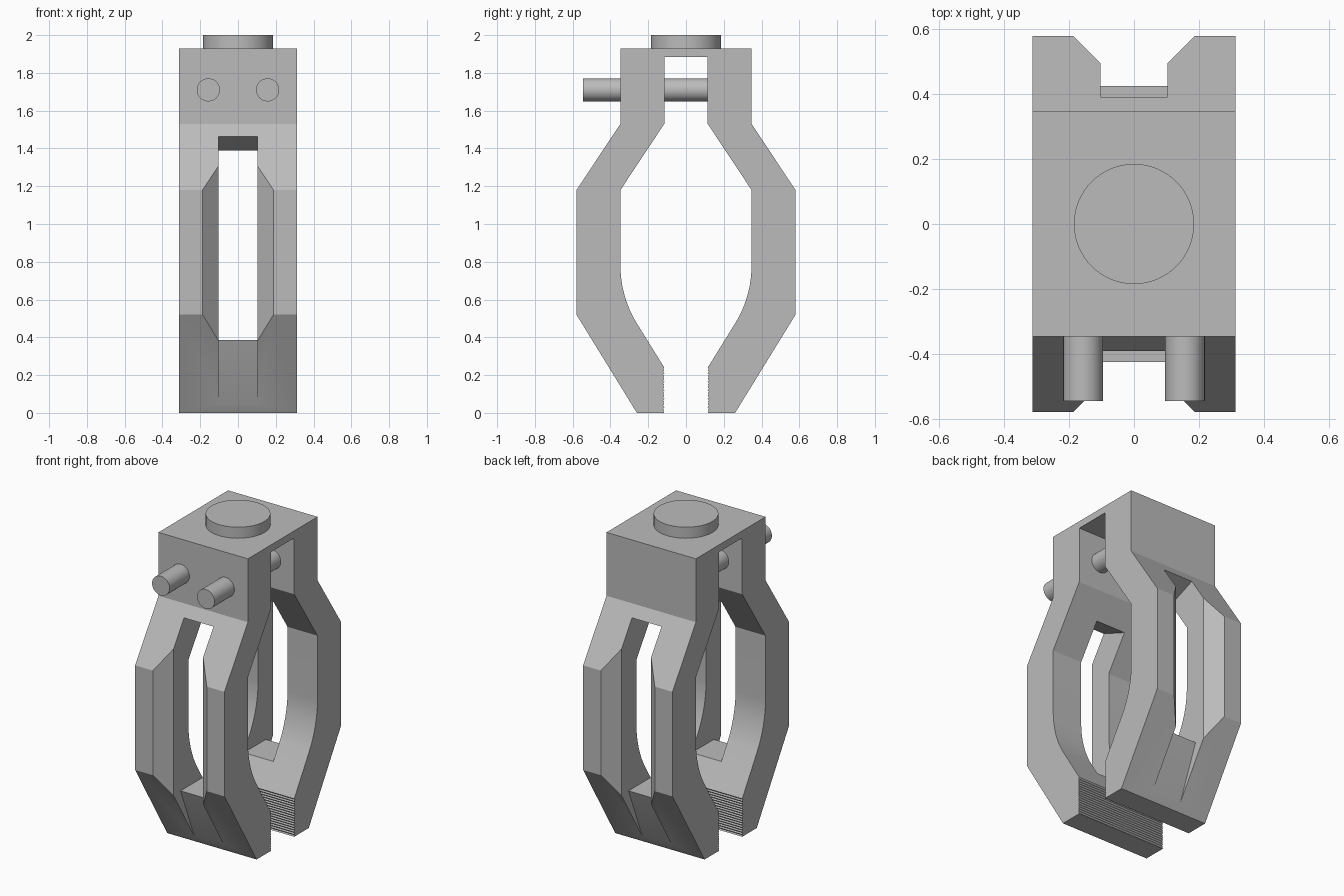
import bpy, bmesh, math
from mathutils import Matrix, Vector

if "Cube" in bpy.data.objects:
    bpy.data.objects.remove(bpy.data.objects["Cube"])

HALF_WIDTH = 0.312
SLOT = 0.103
TEETH = 16

grey = bpy.data.materials.new("grey metal")
grey.use_nodes = True
grey.diffuse_color = (0.5, 0.5, 0.5, 1)
grey.node_tree.nodes["Principled BSDF"].inputs["Base Color"].default_value = grey.diffuse_color


def make_object(name, bm):
    bmesh.ops.recalc_face_normals(bm, faces=bm.faces)
    mesh = bpy.data.meshes.new(name)
    bm.to_mesh(mesh)
    bm.free()
    mesh.materials.append(grey)
    obj = bpy.data.objects.new(name, mesh)
    bpy.context.collection.objects.link(obj)
    return obj


def prism(name, points, direction):
    """Extrude a closed outline along a direction."""
    bm = bmesh.new()
    face = bm.faces.new([bm.verts.new(p) for p in points])
    result = bmesh.ops.extrude_face_region(bm, geom=[face])
    moved = [v for v in result["geom"] if isinstance(v, bmesh.types.BMVert)]
    bmesh.ops.translate(bm, verts=moved, vec=Vector(direction))
    return make_object(name, bm)


def cylinder(name, radius, length, location, angle_x=0):
    bm = bmesh.new()
    matrix = Matrix.Translation(location) @ Matrix.Rotation(angle_x, 4, "X")
    bmesh.ops.create_cone(bm, cap_ends=True, segments=64, radius1=radius,
                          radius2=radius, depth=length, matrix=matrix)
    return make_object(name, bm)


def activate(obj):
    bpy.ops.object.select_all(action="DESELECT")
    obj.select_set(True)
    bpy.context.view_layer.objects.active = obj


def smooth(obj):
    activate(obj)
    bpy.ops.object.shade_smooth_by_angle(angle=math.radians(20))


def cut(obj, cutter):
    activate(obj)
    mod = obj.modifiers.new("cut", "BOOLEAN")
    mod.operation = "DIFFERENCE"
    mod.solver = "EXACT"
    mod.object = cutter
    bpy.ops.object.modifier_apply(modifier=mod.name)
    bpy.data.objects.remove(cutter)


# Side outline of one jaw: outer edge, toothed grip, curved inner edge
outline = [(0.347, 1.93), (0.347, 1.53), (0.58, 1.18), (0.58, 0.52), (0.26, 0)]
pitch = 0.24 / TEETH
for i in range(TEETH):
    outline += [(0.115, i * pitch), (0.121, (i + 0.5) * pitch)]
outline.append((0.115, 0.24))
bend = math.radians(31.6)
for i in range(13):
    a = bend * (1 - i / 12)
    outline.append((-0.236 + 0.583 * math.cos(a), 0.78 - 0.583 * math.sin(a)))
outline += [(0.347, 1.18), (0.115, 1.53), (0.115, 1.885)]

# Both jaws and the bridge are one solid
full = outline + [(-y, z) for y, z in reversed(outline)]
body = prism("clamp_body", [(-HALF_WIDTH, y, z) for y, z in full], (2 * HALF_WIDTH, 0, 0))

# Long window with a sloped recess below, and bevelled outer sides
window = [(0.27, 0), (0.425, 0.385), (0.1, 0.385), (0.1, 1.347), (0.7, 1.587), (0.7, 0)]
bevel = [(-SLOT, 0.495), (SLOT, 0.495), (SLOT + 0.2, 0.695), (-SLOT - 0.2, 0.695)]
for side in (-1, 1):
    cut(body, prism("window_cutter", [(-SLOT, side * y, z) for y, z in window], (2 * SLOT, 0, 0)))
    cut(body, prism("bevel_cutter", [(x, side * y, 0.3) for x, y in bevel], (0, 0, 1.1)))
smooth(body)

# Round boss on top
smooth(cylinder("top_boss", 0.185, 0.09, (0, 0, 1.955)))

# Two pins through the jaws
for name, x in (("right_pin", -0.157), ("left_pin", 0.157)):
    smooth(cylinder(name, 0.061, 0.745, (x, -0.1725, 1.71), math.pi / 2))
